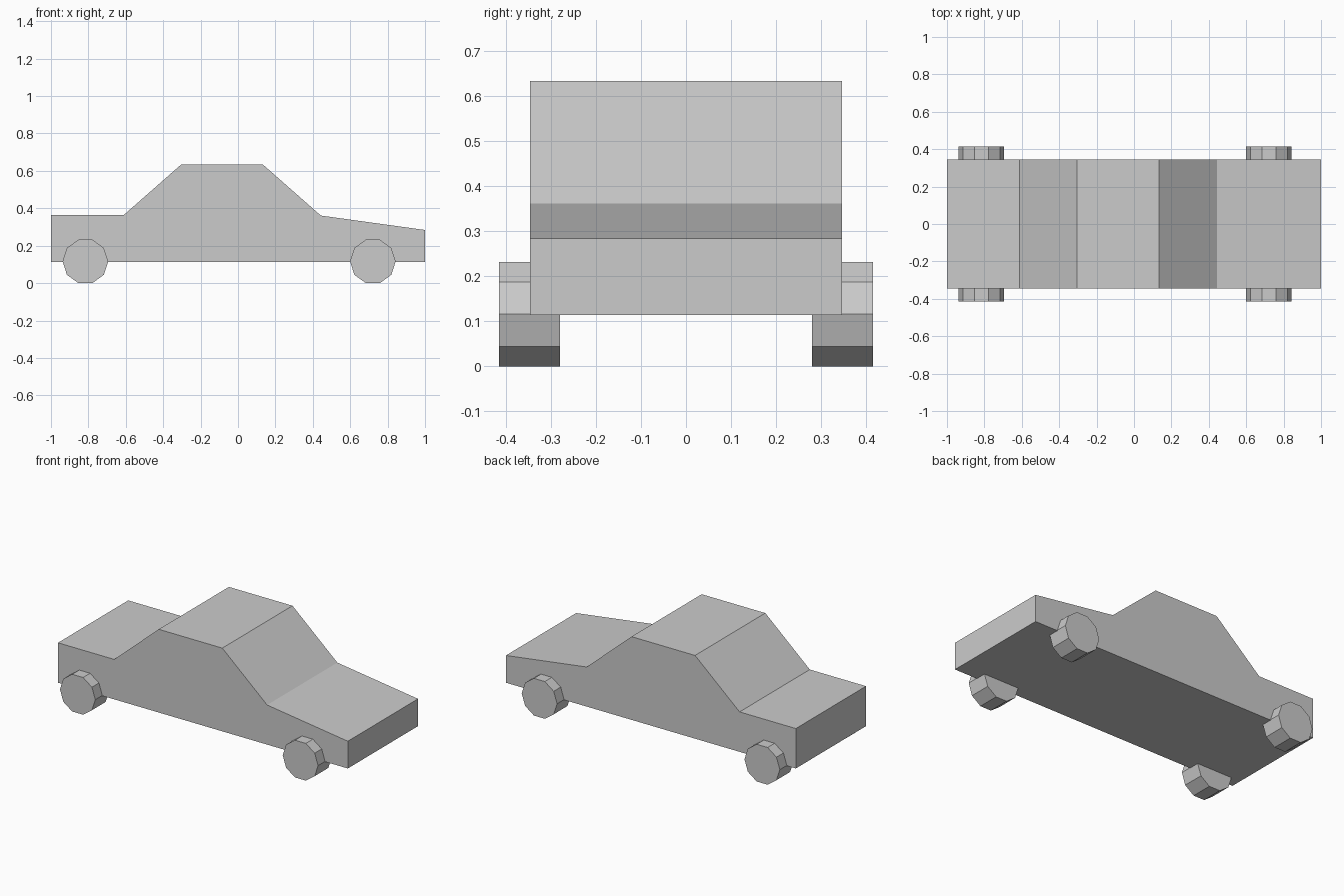
import bpy, bmesh, math

if "Cube" in bpy.data.objects:
    bpy.data.objects.remove(bpy.data.objects["Cube"])


def extrude_profile(name, profile, y0, y1):
    """Solid made by sweeping an (x, z) outline from y0 to y1."""
    bm = bmesh.new()
    face = bm.faces.new([bm.verts.new((x, y0, z)) for x, z in profile])
    swept = bmesh.ops.extrude_face_region(bm, geom=[face])["geom"]
    verts = [v for v in swept if isinstance(v, bmesh.types.BMVert)]
    bmesh.ops.translate(bm, verts=verts, vec=(0, y1 - y0, 0))
    bmesh.ops.recalc_face_normals(bm, faces=bm.faces)
    mesh = bpy.data.meshes.new(name)
    bm.to_mesh(mesh)
    bm.free()
    obj = bpy.data.objects.new(name, mesh)
    bpy.context.collection.objects.link(obj)
    return obj


# Body: side outline with boot, cabin and sloping bonnet
body = [(-1, 0.114), (1, 0.114), (1, 0.284), (0.443, 0.361),
        (0.134, 0.633), (-0.305, 0.633), (-0.612, 0.363), (-1, 0.363)]
extrude_profile("car_body", body, -0.346, 0.346)

# Wheels: ten-sided discs, resting on a flat
RADIUS = 0.122
HEIGHT = RADIUS * math.sin(math.radians(72))
for end, cx in (("rear", -0.816), ("front", 0.721)):
    rim = [(cx + RADIUS * math.cos(math.radians(36 * i)),
            HEIGHT + RADIUS * math.sin(math.radians(36 * i))) for i in range(10)]
    for side, s in (("right", -1), ("left", 1)):
        extrude_profile(f"{end}_{side}_wheel", rim, s * 0.28, s * 0.415)
